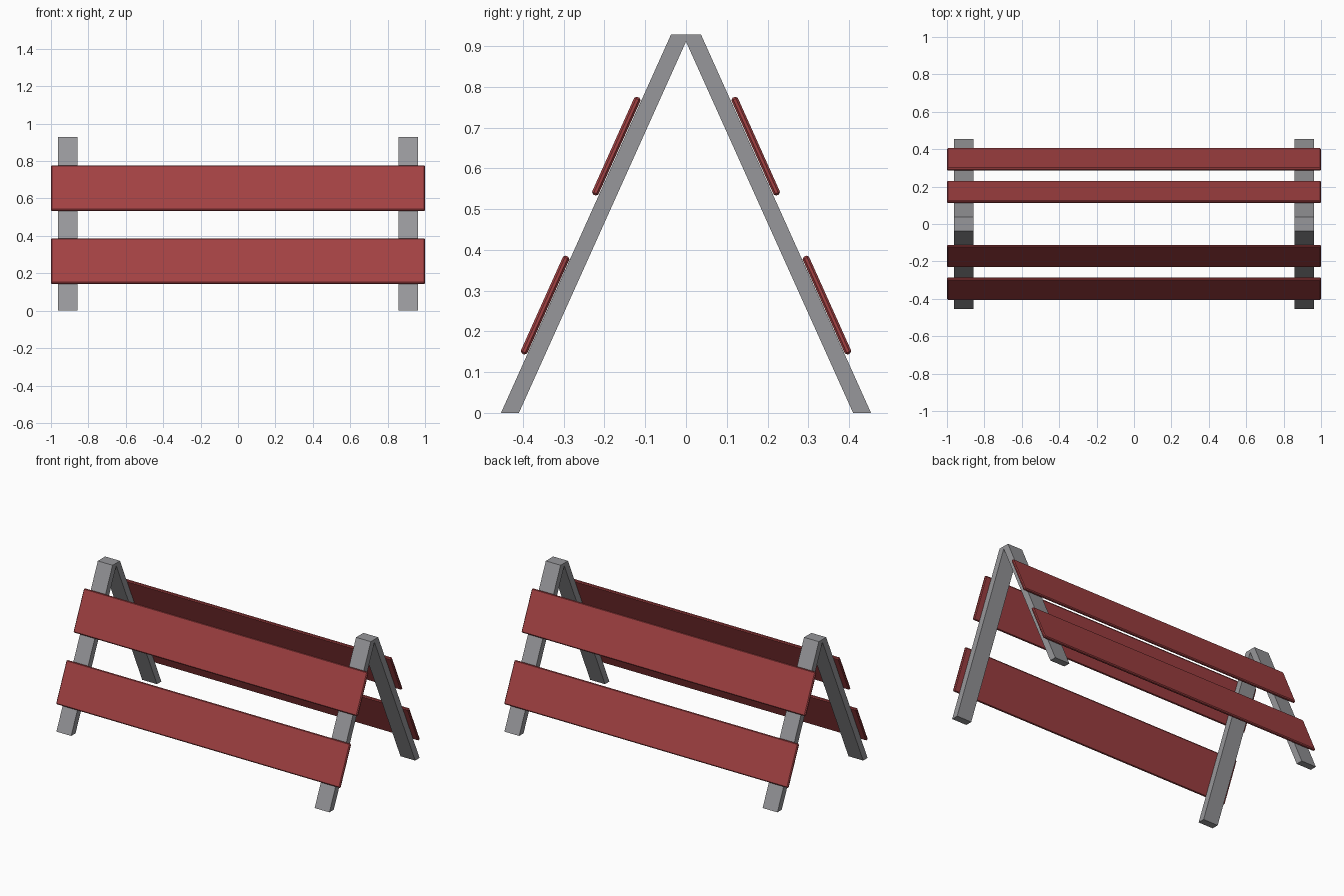
import bpy, bmesh, math
from mathutils import Matrix

if "Cube" in bpy.data.objects:
    bpy.data.objects.remove(bpy.data.objects["Cube"])


def material(name, color):
    m = bpy.data.materials.new(name)
    m.diffuse_color = (*color, 1)
    m.use_nodes = True
    m.node_tree.nodes["Principled BSDF"].inputs["Base Color"].default_value = m.diffuse_color
    return m


GREY = material("grey metal", (0.31, 0.31, 0.325))
RED = material("dull red", (0.36, 0.052, 0.055))


def add_object(name, bm, mat):
    bmesh.ops.recalc_face_normals(bm, faces=bm.faces)
    mesh = bpy.data.meshes.new(name)
    bm.to_mesh(mesh)
    bm.free()
    mesh.materials.append(mat)
    ob = bpy.data.objects.new(name, mesh)
    bpy.context.collection.objects.link(ob)
    return ob


# A-shaped leg frames: a y-z profile extruded along x
half = [(0.037, 0.928), (0.454, 0.0), (0.41, 0.0)]
profile = half + [(0.0, 0.911)] + [(-y, z) for y, z in reversed(half)]
for label, x0 in (("left", -0.962), ("right", 0.858)):
    bm = bmesh.new()
    face = bm.faces.new([bm.verts.new((x0, y, z)) for y, z in profile])
    ext = bmesh.ops.extrude_face_region(bm, geom=[face])
    verts = [g for g in ext["geom"] if isinstance(g, bmesh.types.BMVert)]
    bmesh.ops.translate(bm, verts=verts, vec=(0.104, 0, 0))
    add_object(label + "_leg_frame", bm, GREY)

# Chamfered planks lying on the sloping outer faces of the legs
tilt = math.atan2(0.417, 0.928)
for side, s in (("front", -1), ("back", 1)):
    for level, y, z in (("upper", 0.171, 0.6545), ("lower", 0.3458, 0.2645)):
        bm = bmesh.new()
        bmesh.ops.create_cube(bm, size=1)
        bmesh.ops.scale(bm, verts=bm.verts, vec=(2.0, 0.017, 0.263))
        bmesh.ops.bevel(bm, geom=bm.edges[:], offset=0.005, segments=1,
                        affect='EDGES')
        bm.transform(Matrix.Translation((0, s * y, z))
                     @ Matrix.Rotation(s * tilt, 4, 'X'))
        add_object(f"{side}_{level}_plank", bm, RED)
